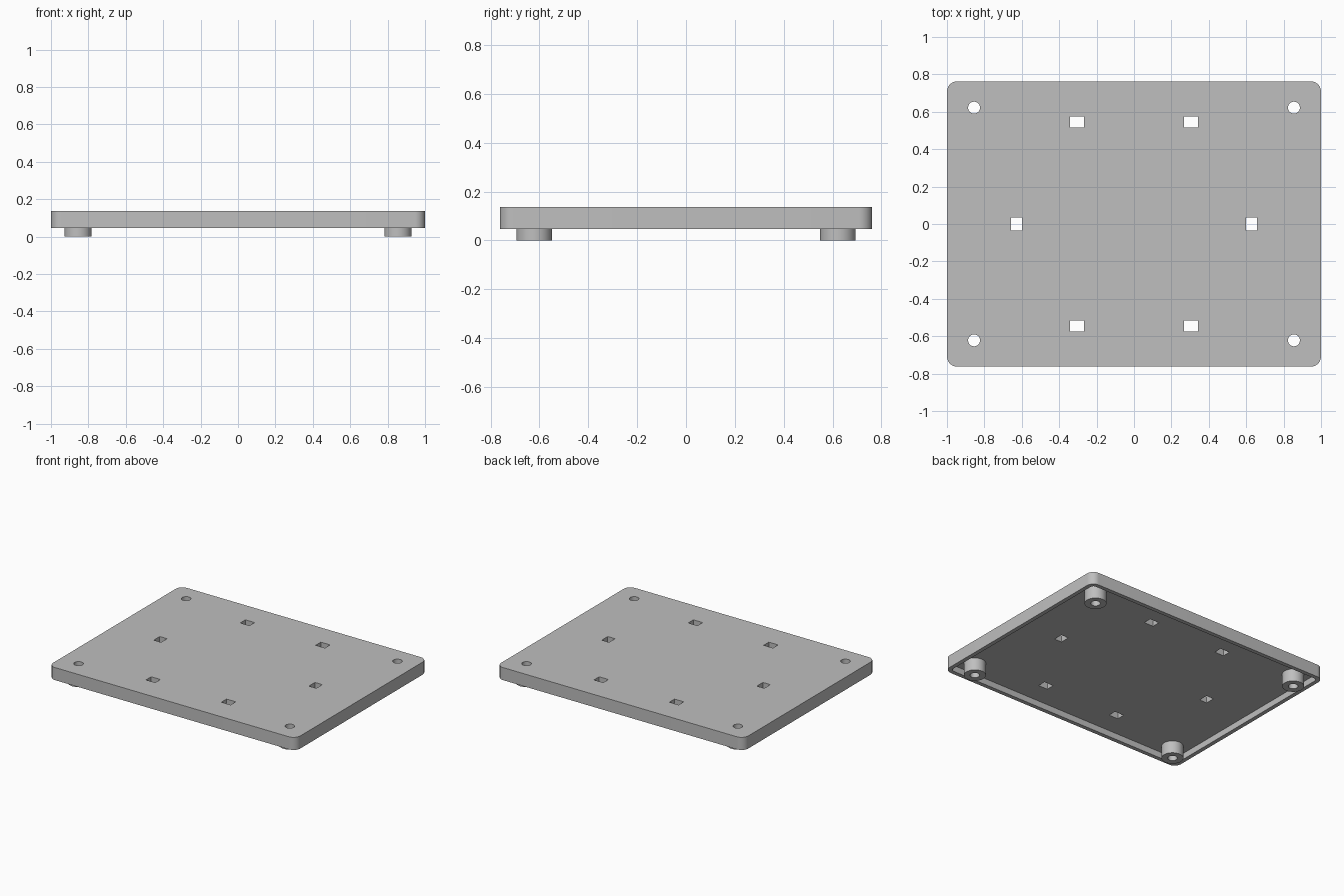
import bpy, bmesh
from math import cos, sin, pi
from mathutils import Matrix

cube = bpy.data.objects.get("Cube")
if cube:
    bpy.data.objects.remove(cube, do_unlink=True)

BOTTOM, UNDERSIDE, TOP = 0.046, 0.091, 0.138
LENGTH, WIDTH, RIM, CORNER = 2.0, 1.525, 0.03, 0.055
FOOT_X, FOOT_Y, FOOT_R, HOLE_R = 0.855, 0.622, 0.073, 0.032
SIGNS = [(sx, sy) for sx in (-1, 1) for sy in (-1, 1)]

grey = bpy.data.materials.new("plain grey")
grey.use_nodes = True
grey.diffuse_color = (0.52, 0.52, 0.52, 1)
grey.node_tree.nodes["Principled BSDF"].inputs["Base Color"].default_value = (0.52, 0.52, 0.52, 1)


def make_object(name, bm):
    bmesh.ops.recalc_face_normals(bm, faces=bm.faces)
    mesh = bpy.data.meshes.new(name)
    bm.to_mesh(mesh)
    bm.free()
    mesh.materials.append(grey)
    obj = bpy.data.objects.new(name, mesh)
    bpy.context.collection.objects.link(obj)
    return obj


def rounded_slab(name, sx, sy, r, z0, z1, steps=10):
    """Upright prism with rounded corners."""
    bm = bmesh.new()
    ring = []
    for q, (cx, cy) in enumerate([(1, 1), (-1, 1), (-1, -1), (1, -1)]):
        for i in range(steps + 1):
            a = (q + i / steps) * pi / 2
            ring.append(bm.verts.new((cx * (sx / 2 - r) + r * cos(a),
                                      cy * (sy / 2 - r) + r * sin(a), z0)))
    face = bm.faces.new(ring)
    ext = bmesh.ops.extrude_face_region(bm, geom=[face])
    verts = [v for v in ext["geom"] if isinstance(v, bmesh.types.BMVert)]
    bmesh.ops.translate(bm, verts=verts, vec=(0, 0, z1 - z0))
    return make_object(name, bm)


def cut(obj, cutter):
    cutter.hide_render = True
    mod = obj.modifiers.new("cut", "BOOLEAN")
    mod.operation = "DIFFERENCE"
    mod.solver = "EXACT"
    mod.object = cutter
    bpy.context.view_layer.objects.active = obj
    bpy.ops.object.modifier_apply(modifier=mod.name)
    bpy.data.objects.remove(cutter, do_unlink=True)


# Tray plate with a shallow pocket underneath
plate = rounded_slab("base_plate", LENGTH, WIDTH, CORNER, BOTTOM, TOP)
cut(plate, rounded_slab("pocket_cutter", LENGTH - 2 * RIM, WIDTH - 2 * RIM,
                        CORNER - RIM, 0, UNDERSIDE))

# Through slots and screw holes
bm = bmesh.new()
slots = [(sx * 0.305, sy * 0.545, 0.075, 0.06) for sx, sy in SIGNS]
slots += [(sx * 0.628, 0, 0.06, 0.07) for sx in (-1, 1)]
for x, y, w, d in slots:
    bmesh.ops.create_cube(bm, size=1, matrix=Matrix.Translation((x, y, TOP))
                          @ Matrix.Diagonal((w, d, 0.2, 1)))
for sx, sy in SIGNS:
    bmesh.ops.create_cone(bm, cap_ends=True, segments=32, radius1=HOLE_R, radius2=HOLE_R, depth=0.2,
                          matrix=Matrix.Translation((sx * FOOT_X, sy * FOOT_Y, TOP)))
cut(plate, make_object("hole_cutter", bm))
parts = [plate]

# Hollow round feet, open where they meet the plate
for sx, sy in SIGNS:
    bm = bmesh.new()
    profile = [(FOOT_R, UNDERSIDE), (FOOT_R, 0), (HOLE_R, 0), (HOLE_R, UNDERSIDE)]
    verts = [bm.verts.new((r, 0, z)) for r, z in profile]
    edges = [bm.edges.new(pair) for pair in zip(verts, verts[1:])]
    bmesh.ops.spin(bm, geom=verts + edges, cent=(0, 0, 0), axis=(0, 0, 1),
                   angle=2 * pi, steps=32, use_merge=True)
    bmesh.ops.remove_doubles(bm, verts=bm.verts, dist=0.0001)
    name = ("back" if sy > 0 else "front") + ("_left" if sx > 0 else "_right") + "_foot"
    foot = make_object(name, bm)
    foot.location = (sx * FOOT_X, sy * FOOT_Y, 0)
    parts.append(foot)

# Smooth the rounded walls, keep the edges crisp
bpy.ops.object.select_all(action="DESELECT")
for obj in parts:
    obj.select_set(True)
bpy.context.view_layer.objects.active = plate
bpy.ops.object.shade_smooth_by_angle(angle=pi / 6)
